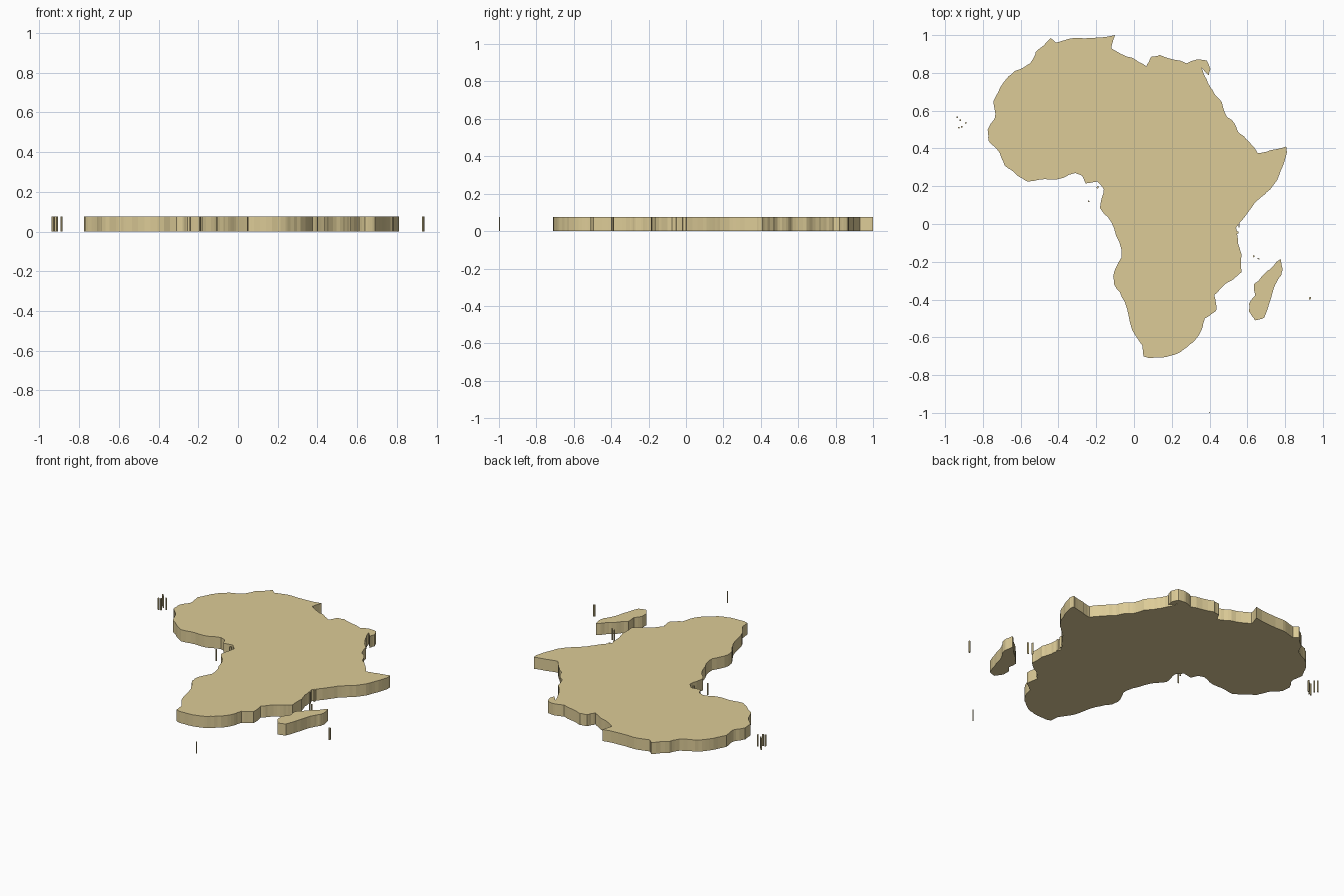
import bpy, bmesh, math, random
from mathutils import Vector

if "Cube" in bpy.data.objects:
    bpy.data.objects.remove(bpy.data.objects["Cube"])

random.seed(4)
THICK = 0.075

sand = bpy.data.materials.new("sand")
sand.diffuse_color = (0.72, 0.60, 0.31, 1)
sand.use_nodes = True
sand.node_tree.nodes["Principled BSDF"].inputs["Base Color"].default_value = sand.diffuse_color


def roughen(points, levels, amount):
    """Split every coast edge and nudge the new points sideways."""
    pts = [Vector(p) for p in points]
    for _ in range(levels):
        out = []
        for a, b in zip(pts, pts[1:] + pts[:1]):
            d = b - a
            side = Vector((-d.y, d.x))
            shift = random.uniform(-amount, amount)
            out += [a, (a + b) / 2 + side * shift]
        pts = out
    return pts


def slab(name, outlines):
    """Extrude closed outlines into flat plates standing on z = 0."""
    bm = bmesh.new()
    for outline in outlines:
        face = bm.faces.new([bm.verts.new((p[0], p[1], 0)) for p in outline])
        res = bmesh.ops.extrude_face_region(bm, geom=[face], use_keep_orig=True)
        top = [v for v in res["geom"] if isinstance(v, bmesh.types.BMVert)]
        bmesh.ops.translate(bm, verts=top, vec=(0, 0, THICK))
    bmesh.ops.recalc_face_normals(bm, faces=bm.faces)
    mesh = bpy.data.meshes.new(name)
    bm.to_mesh(mesh)
    bm.free()
    mesh.materials.append(sand)
    obj = bpy.data.objects.new(name, mesh)
    bpy.context.collection.objects.link(obj)
    return obj


def islet(x, y, rx, ry, tilt=0.0, sides=7):
    """Small oval outline."""
    c, s = math.cos(tilt), math.sin(tilt)
    ring = [(rx * math.cos(i * math.tau / sides), ry * math.sin(i * math.tau / sides))
            for i in range(sides)]
    return [(x + u * c - v * s, y + u * s + v * c) for u, v in ring]


# mainland coast, clockwise from the north tip
mainland = [
    (-.10, 1.0), (-.12, .93), (-.01, .88), (.065, .835), (.09, .885), (.135, .895),
    (.28, .85), (.33, .87), (.385, .865), (.405, .82), (.395, .785), (.355, .83),
    (.385, .765), (.415, .71), (.465, .645), (.49, .57), (.53, .535), (.55, .49),
    (.61, .435), (.655, .375), (.72, .39), (.805, .41), (.81, .38), (.78, .29),
    (.745, .215), (.69, .155), (.625, .09), (.54, -.02), (.55, -.10), (.57, -.16),
    (.57, -.255), (.53, -.29), (.465, -.335), (.425, -.375), (.435, -.46),
    (.375, -.50), (.36, -.555), (.315, -.625), (.25, -.675), (.20, -.695),
    (.08, -.71), (.05, -.70), (.045, -.645), (-.01, -.56), (-.05, -.41),
    (-.105, -.32), (-.11, -.275), (-.065, -.175), (-.105, -.025), (-.18, .085),
    (-.16, .185), (-.195, .225), (-.255, .215), (-.275, .255), (-.31, .27),
    (-.44, .235), (-.565, .225), (-.615, .255), (-.685, .31), (-.71, .375),
    (-.77, .44), (-.775, .50), (-.735, .565), (-.745, .65), (-.69, .75),
    (-.63, .81), (-.55, .85), (-.52, .91), (-.44, .985), (-.415, .96), (-.315, .985),
]
slab("mainland", [roughen(mainland, 2, 0.06)])

# large eastern island
large_island = [
    (.775, -.185), (.785, -.23), (.78, -.27), (.76, -.30), (.725, -.395),
    (.69, -.495), (.64, -.51), (.61, -.465), (.61, -.42), (.64, -.38),
    (.635, -.32), (.675, -.28), (.72, -.24), (.755, -.20),
]
slab("large_island", [roughen(large_island, 2, 0.06)])

# scattered small islands
slab("west_islets", [islet(x, y, .005, .005) for x, y in
                     [(-.936, .565), (-.92, .55), (-.89, .535), (-.927, .51), (-.912, .514)]])
slab("gulf_islets", [islet(-.192, .195, .005, .008, -.5), islet(-.24, .12, .004, .005)])
slab("east_islets", [islet(.556, -.008, .004, .011), islet(.549, -.045, .004, .008),
                     islet(.547, -.075, .003, .004),
                     islet(.634, -.171, .004, .007), islet(.659, -.184, .006, .003, -.4)])
slab("far_east_islet", [islet(.932, -.393, .006, .008, -.5)])
slab("far_south_islet", [islet(.40, -.997, .003, .003)])
